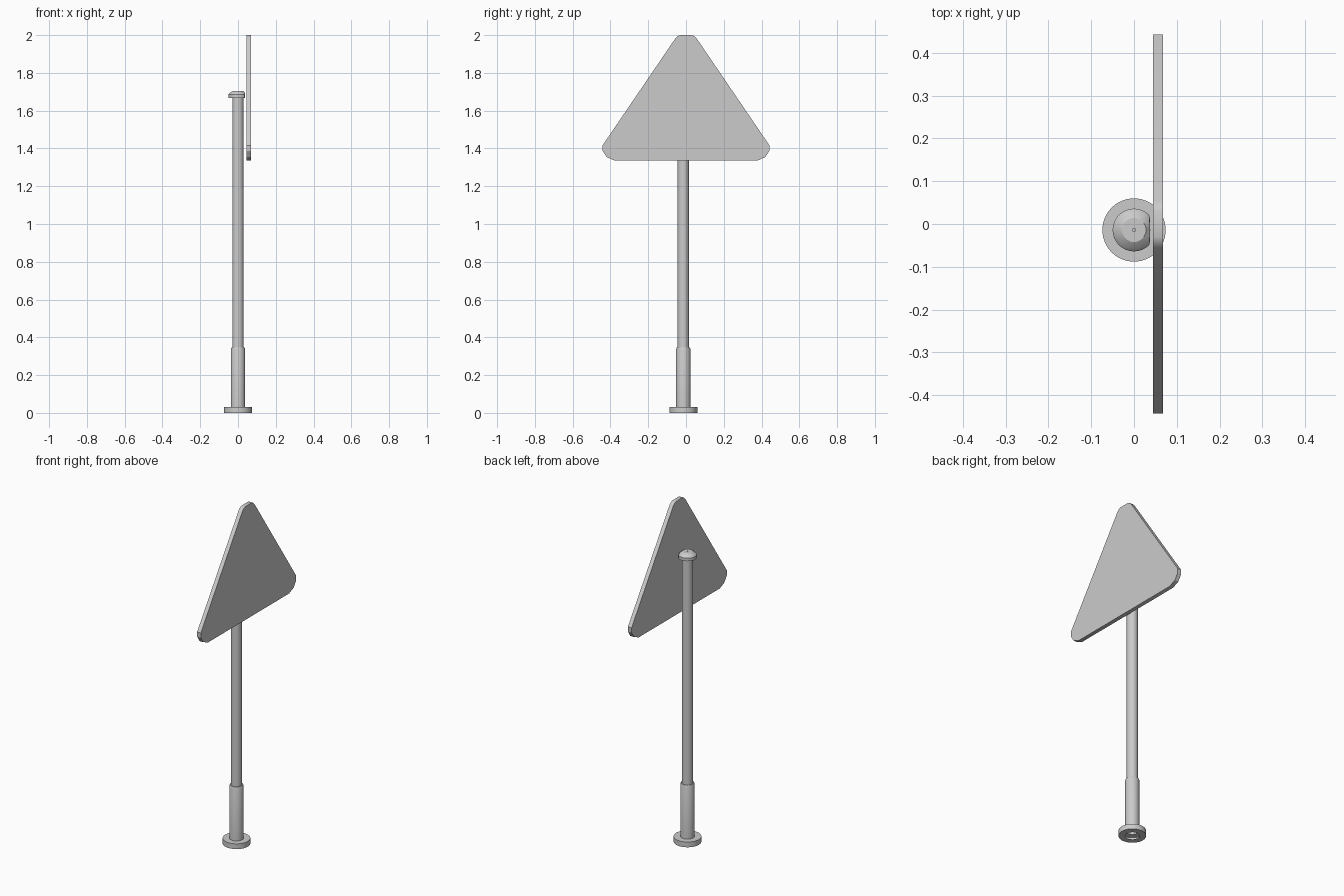
import bpy, bmesh, math

if "Cube" in bpy.data.objects:
    bpy.data.objects.remove(bpy.data.objects["Cube"])

POLE_Y = -0.014
SIDES = 32


def finish(name, bm):
    bmesh.ops.recalc_face_normals(bm, faces=bm.faces)
    mesh = bpy.data.meshes.new(name)
    bm.to_mesh(mesh)
    bm.free()
    obj = bpy.data.objects.new(name, mesh)
    bpy.context.collection.objects.link(obj)
    bpy.ops.object.select_all(action='DESELECT')
    obj.select_set(True)
    bpy.context.view_layer.objects.active = obj
    bpy.ops.object.shade_smooth_by_angle(angle=math.radians(30))
    return obj


def lathe(name, profile, max_x=None):
    """Revolve a (radius, z) profile about the pole axis."""
    bm = bmesh.new()
    verts = [bm.verts.new((r, 0, z)) for r, z in profile]
    edges = [bm.edges.new(pair) for pair in zip(verts, verts[1:])]
    bmesh.ops.spin(bm, geom=verts + edges, cent=(0, 0, 0), axis=(0, 0, 1),
                   angle=math.tau, steps=SIDES, use_merge=True)
    bmesh.ops.remove_doubles(bm, verts=bm.verts, dist=0.0001)
    for v in bm.verts:
        if max_x is not None:
            v.co.x = min(v.co.x, max_x)
        v.co.y += POLE_Y
    return finish(name, bm)


# Base flange and sleeve, open underneath
lathe("base_sleeve", [(0.038, 0), (0.074, 0), (0.074, 0.031), (0.038, 0.031),
                      (0.038, 0.338), (0.035, 0.346), (0.029, 0.346)])

# Post
lathe("post", [(0, 0.34), (0.03, 0.34), (0.03, 1.675), (0, 1.675)])

# Cap, flattened on the side that faces the sign
lathe("post_cap", [(0, 1.668), (0.05, 1.668), (0.05, 1.686), (0.043, 1.694),
                   (0.028, 1.704), (0.004, 1.704), (0.004, 1.698), (0, 1.698)],
      max_x=0.037)

# Triangular sign plate with rounded corners, half outline mirrored in y
half = [(0.03, 2.0), (0.043, 1.995), (0.056, 1.983), (0.442, 1.416),
        (0.441, 1.387), (0.42, 1.354), (0.376, 1.335)]
outline = half + [(-y, z) for y, z in reversed(half)]
bm = bmesh.new()
face = bm.faces.new([bm.verts.new((0.044, y, z)) for y, z in outline])
ext = bmesh.ops.extrude_face_region(bm, geom=[face])
bmesh.ops.translate(bm, vec=(0.024, 0, 0),
                    verts=[g for g in ext["geom"] if isinstance(g, bmesh.types.BMVert)])
if not any(abs(f.calc_center_median().x - 0.044) < 1e-5 for f in bm.faces):
    bmesh.ops.holes_fill(bm, edges=bm.edges)
finish("sign_plate", bm)
